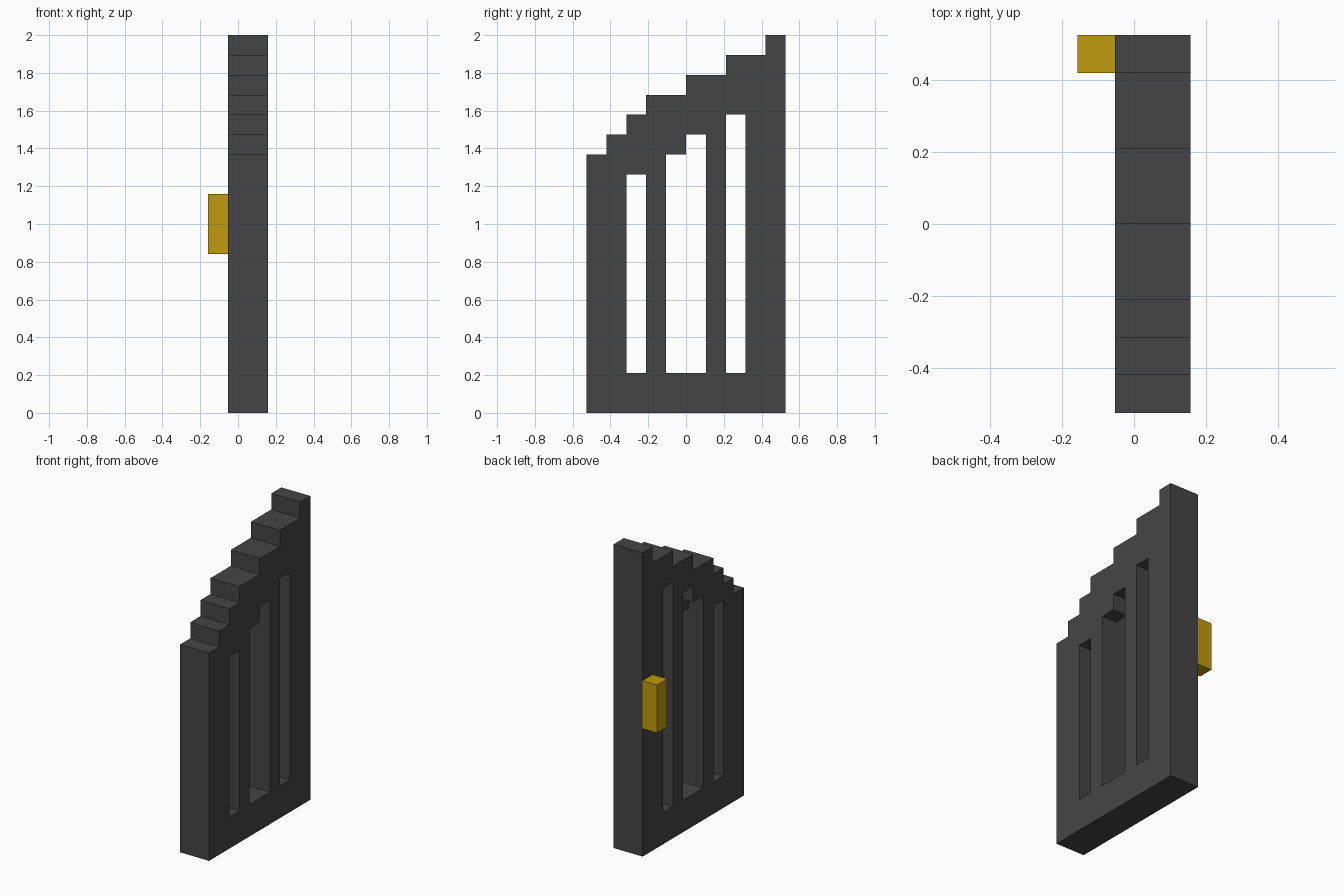
import bpy
import bmesh
from mathutils import Vector

cube = bpy.data.objects.get("Cube")
if cube:
    bpy.data.objects.remove(cube, do_unlink=True)

U = 2 / 19  # one block of the grid the gate is laid out on


def material(name, rgb):
    mat = bpy.data.materials.new(name)
    mat.use_nodes = True
    mat.diffuse_color = (*rgb, 1)
    mat.node_tree.nodes["Principled BSDF"].inputs["Base Color"].default_value = (*rgb, 1)
    return mat


def prism(name, points, direction, mat):
    """Extrude a closed outline (in blocks) along a direction."""
    bm = bmesh.new()
    face = bm.faces.new([bm.verts.new(Vector(p) * U) for p in points])
    new = bmesh.ops.extrude_face_region(bm, geom=[face])["geom"]
    verts = [v for v in new if isinstance(v, bmesh.types.BMVert)]
    bmesh.ops.translate(bm, verts=verts, vec=Vector(direction) * U)
    bmesh.ops.recalc_face_normals(bm, faces=bm.faces)
    mesh = bpy.data.meshes.new(name)
    bm.to_mesh(mesh)
    bm.free()
    mesh.materials.append(mat)
    obj = bpy.data.objects.new(name, mesh)
    bpy.context.collection.objects.link(obj)
    return obj


iron = material("dark grey", (0.06, 0.06, 0.06))
gold = material("gold", (0.53, 0.325, 0.0045))

# Gate slab: stepped top edge rising to the back
steps = [(-5, -4, 13), (-4, -3, 14), (-3, -2, 15), (-2, 0, 16),
         (0, 2, 17), (2, 4, 18), (4, 5, 19)]
outline = [(-0.5, 5, 0), (-0.5, -5, 0)]
for y0, y1, top in steps:
    outline += [(-0.5, y0, top), (-0.5, y1, top)]
gate = prism("gate_panel", outline, (2, 0, 0), iron)

# Openings between the bars: the lintel is one block higher on the handle side
for y0, top in [(-3, 12), (-1, 13), (0, 14), (2, 15)]:
    section = [(-1, y0, 2), (2, y0, 2), (2, y0, top),
               (0.5, y0, top), (0.5, y0, top + 1), (-1, y0, top + 1)]
    cutter = prism("opening_cutter", section, (0, 1, 0), iron)
    cutter.hide_render = True
    mod = gate.modifiers.new("opening", 'BOOLEAN')
    mod.operation = 'DIFFERENCE'
    mod.solver = 'EXACT'
    mod.object = cutter
    bpy.context.view_layer.objects.active = gate
    bpy.ops.object.modifier_apply(modifier=mod.name)
    bpy.data.objects.remove(cutter, do_unlink=True)

# Handle block on the rear post
prism("handle", [(-1.5, 4, 8), (-0.5, 4, 8), (-0.5, 5, 8), (-1.5, 5, 8)],
      (0, 0, 3), gold)
